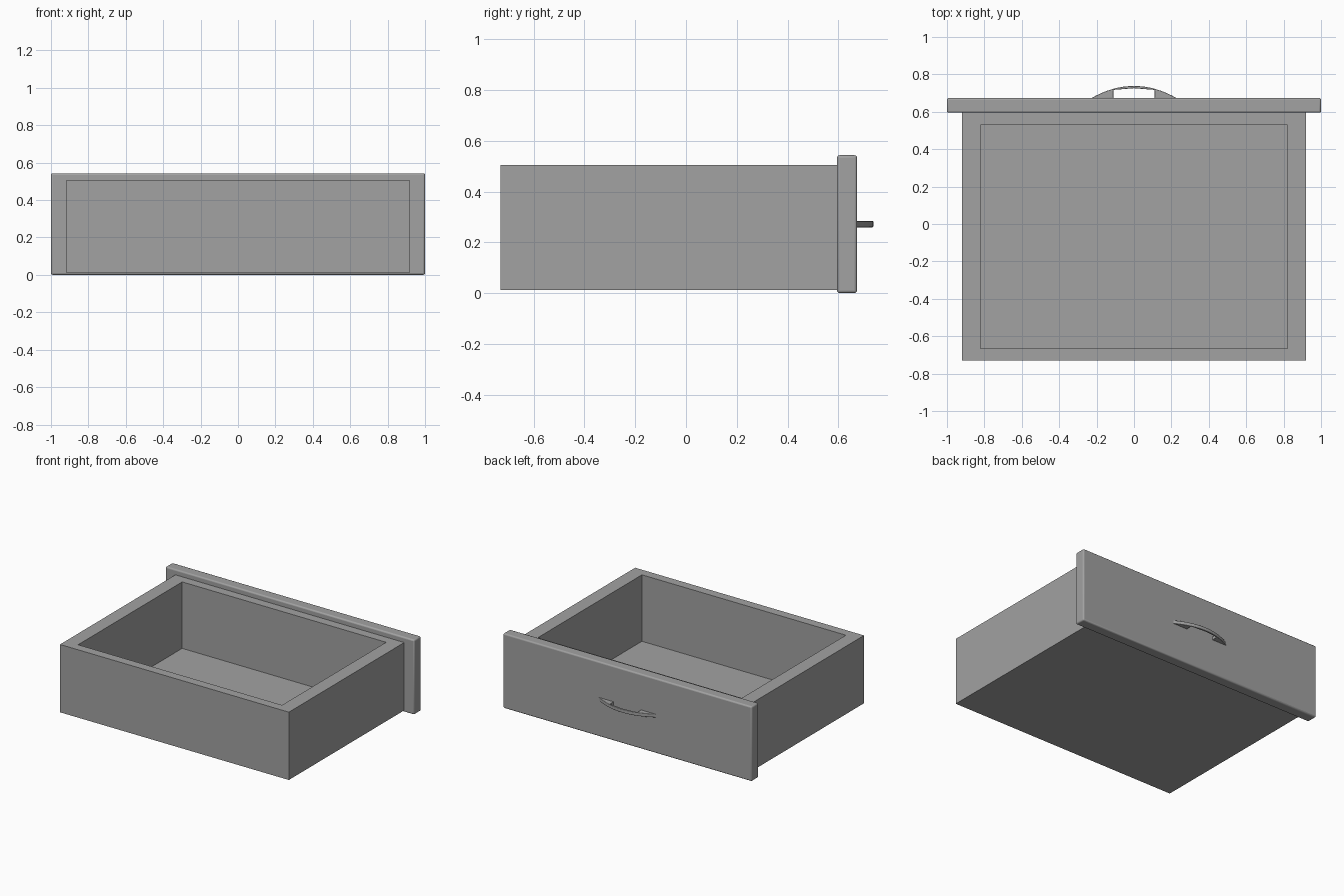
import bpy
import bmesh
from mathutils import Vector

cube = bpy.data.objects.get("Cube")
if cube:
    bpy.data.objects.remove(cube, do_unlink=True)

grey = bpy.data.materials.new("plain grey")
grey.use_nodes = True
grey.diffuse_color = (0.36, 0.36, 0.36, 1)
grey.node_tree.nodes["Principled BSDF"].inputs["Base Color"].default_value = grey.diffuse_color


def finish(name, bm, bevel=0):
    """Turn a bmesh into a named grey object with optional rounded edges."""
    bmesh.ops.recalc_face_normals(bm, faces=bm.faces[:])
    mesh = bpy.data.meshes.new(name)
    bm.to_mesh(mesh)
    bm.free()
    mesh.materials.append(grey)
    obj = bpy.data.objects.new(name, mesh)
    bpy.context.collection.objects.link(obj)
    if bevel:
        mod = obj.modifiers.new("Rounded edges", 'BEVEL')
        mod.width = bevel
        mod.segments = 3
        mod.limit_method = 'ANGLE'
    bpy.ops.object.select_all(action='DESELECT')
    obj.select_set(True)
    bpy.context.view_layer.objects.active = obj
    bpy.ops.object.shade_smooth_by_angle()
    return obj


def box(low, high):
    bm = bmesh.new()
    bmesh.ops.create_cube(bm, size=1)
    low, high = Vector(low), Vector(high)
    bmesh.ops.scale(bm, vec=high - low, verts=bm.verts)
    bmesh.ops.translate(bm, vec=(low + high) / 2, verts=bm.verts)
    return bm


# Open tray: inset the top of a block, then push the inset down to the floor
tray = box((-0.92, -0.73, 0.012), (0.92, 0.6, 0.505))
top = max(tray.faces, key=lambda f: f.calc_center_median().z)
bmesh.ops.inset_region(tray, faces=[top], thickness=0.065)
for v in top.verts:
    v.co.x = 0.82 if v.co.x > 0 else -0.82
    v.co.y = 0.53 if v.co.y > 0 else -0.665
floor = bmesh.ops.extrude_face_region(tray, geom=[top])
for v in floor["geom"]:
    if isinstance(v, bmesh.types.BMVert):
        v.co.z = 0.022
if top.is_valid:
    bmesh.ops.delete(tray, geom=[top], context='FACES_ONLY')
finish("drawer_tray", tray)

# Wide facing panel
finish("drawer_panel", box((-1, 0.595, 0), (1, 0.674, 0.543)), 0.01)

# Bow handle: arched outline with solid feet and a straight finger gap
steps = 16
outline = []
for i in range(steps + 1):
    t = 2 * i / steps - 1
    outline.append((0.23 * t, 0.738 - 0.066 * t * t))
outline += [(0.11, 0.672), (0.11, 0.717), (0, 0.726), (-0.11, 0.717), (-0.11, 0.672)]
handle = bmesh.new()
base = handle.faces.new([handle.verts.new((x, y, 0.259)) for x, y in outline])
lift = bmesh.ops.extrude_face_region(handle, geom=[base])
bmesh.ops.translate(handle, vec=(0, 0, 0.025),
                    verts=[v for v in lift["geom"] if isinstance(v, bmesh.types.BMVert)])
finish("pull_handle", handle, 0.003)
